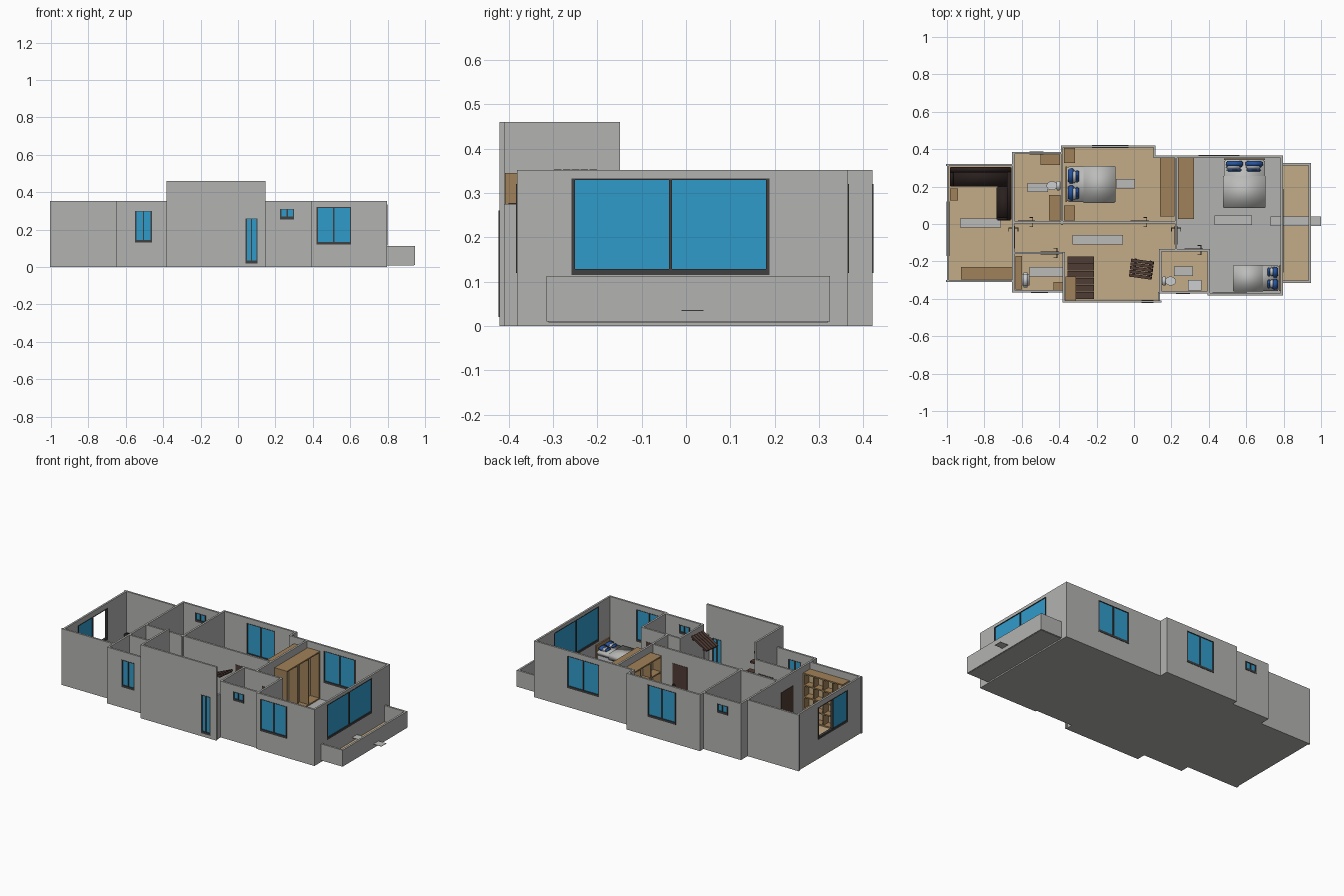
import bpy, bmesh, math
from mathutils import Matrix, Vector

cube = bpy.data.objects.get("Cube")
if cube:
    bpy.data.objects.remove(cube, do_unlink=True)


def material(name, r, g, b):
    m = bpy.data.materials.new(name)
    m.use_nodes = True
    m.diffuse_color = (r, g, b, 1)
    m.node_tree.nodes["Principled BSDF"].inputs["Base Color"].default_value = (r, g, b, 1)
    return m


GREY = material("wall_grey", .45, .45, .44)
TAN = material("floor_tan", .55, .41, .24)
WOOD = material("wood", .35, .22, .1)
GLASS = material("glass_blue", .03, .33, .6)
FRAME = material("frame_dark", .05, .05, .05)
DARKWOOD = material("dark_wood", .08, .045, .035)
SOFA = material("sofa_black", .022, .014, .013)
LINEN = material("linen", .5, .5, .49)
BLUE = material("pillow_blue", .02, .09, .35)
WHITE = material("ceramic_white", .6, .61, .62)

T = .012       # wall thickness
H = .352       # wall height
TALL = .46     # stairwell wall height
F = .012       # floor level


def boxes(name, mat, spans, bevel=0):
    """One object made of boxes, each given as (x0, x1, y0, y1, z0, z1)."""
    bm = bmesh.new()
    for x0, x1, y0, y1, z0, z1 in spans:
        mat4 = Matrix.Translation(((x0 + x1) / 2, (y0 + y1) / 2, (z0 + z1) / 2))
        size = Matrix.Diagonal((x1 - x0, y1 - y0, z1 - z0, 1))
        bmesh.ops.create_cube(bm, size=1, matrix=mat4 @ size)
    if bevel:
        bmesh.ops.bevel(bm, geom=bm.edges[:], offset=bevel, segments=2, affect='EDGES')
    mesh = bpy.data.meshes.new(name)
    bm.to_mesh(mesh)
    bm.free()
    mesh.materials.append(mat)
    if bevel:
        mesh.shade_smooth()
    ob = bpy.data.objects.new(name, mesh)
    bpy.context.collection.objects.link(ob)
    return ob


def run(axis, at, a, b, z0, z1, t):
    """Box along x or y, centred on the line 'at', t thick."""
    if axis == "x":
        return (a, b, at - t / 2, at + t / 2, z0, z1)
    return (at - t / 2, at + t / 2, a, b, z0, z1)


def window(name, axis, at, a, b, z0, z1, panes=(0, 1)):
    f, mid = .007, (a + b) / 2
    bars = [(a, a + f, z0, z1), (b - f, b, z0, z1), (a, b, z0, z0 + 2 * f),
            (a, b, z1 - f / 2, z1), (mid - f / 2, mid + f / 2, z0, z1)]
    boxes(name + "_frame", FRAME, [run(axis, at, *s, T + .004) for s in bars])
    halves = [(a, mid), (mid, b)]
    boxes(name + "_glass", GLASS, [run(axis, at, *halves[i], z0, z1, T / 2) for i in panes])


def door(name, axis, at, a, b, z0, z1):
    boxes(name + "_leaf", DARKWOOD, [run(axis, at, a, b, z0, z1, T + .004)])
    h = (z0 + z1) / 2
    boxes(name + "_handle", FRAME, [run(axis, at, b - .014, b - .01, h, h + .006, .05)]
          + [run(axis, at + s * .025, b - .03, b - .01, h, h + .006, .004) for s in (-1, 1)])


def wall(name, axis, at, a, b, height=H, holes=()):
    """Wall with openings; each opening is (kind, start, end, bottom, top, ...)."""
    spans, pos = [], a - T / 2
    for i, (kind, s, e, z0, z1, *extra) in enumerate(holes):
        spans += [(pos, s, 0, height), (s, e, 0, z0), (s, e, z1, height)]
        kind(f"{name}_opening_{i}", axis, at, s, e, z0, z1, *extra)
        pos = e
    spans.append((pos, b + T / 2, 0, height))
    boxes(name, GREY, [run(axis, at, *s, T) for s in spans])


# Floors: grey slab with a thin finish on top
rooms = {"living": (-1, -.645, -.305, .315), "back_bath": (-.645, -.385, 0, .38),
         "middle_bedroom": (-.385, .11, 0, .415), "bedroom_nook": (.11, .225, 0, .36),
         "hall": (-.645, .225, -.155, .01), "front_bath": (-.64, -.375, -.36, -.155),
         "stairwell": (-.375, .14, -.415, -.14), "side_bath": (.14, .4, -.365, -.14),
         "balcony": (.79, .94, -.31, .32)}
boxes("floor_slab", GREY, [(*r, 0 if n != "balcony" else .009, .009) if n != "balcony"
                           else (*r, .008, .01) for n, r in rooms.items()]
      + [(.225, .79, -.14, .36, 0, F), (.4, .79, -.375, -.14, 0, F)])
boxes("floor_finish", TAN, [(*r, .009, F) for r in rooms.values()])

# Walls running left to right
DOOR = (F, .27)
BIG = (.12, .32)
SMALL = (.255, .31)
wall("living_back_wall", "x", .315, -1, -.645)
wall("living_front_wall", "x", -.305, -1, -.645)
wall("back_bath_wall", "x", .38, -.645, -.385, H, [(window, -.56, -.485, *SMALL)])
wall("middle_bedroom_wall", "x", .415, -.385, .11, H, [(window, -.225, -.03, *BIG)])
wall("main_bedroom_back_wall", "x", .36, .11, .79, H, [(window, .345, .565, *BIG)])
wall("front_bath_wall", "x", -.36, -.64, -.375, H, [(window, -.55, -.46, .13, .3)])
wall("stairwell_front_wall", "x", -.415, -.375, .14, TALL, [(window, .04, .105, .02, .26)])
wall("side_bath_wall", "x", -.365, .14, .4, H, [(window, .225, .3, *SMALL)])
wall("main_bedroom_front_wall", "x", -.375, .4, .79, H, [(window, .42, .605, *BIG)])
wall("hall_back_wall", "x", .01, -.645, .225, H,
     [(door, -.62, -.53, *DOOR), (door, -.02, .08, *DOOR)])
wall("front_bath_inner_wall", "x", -.155, -.64, -.375, H, [(door, -.5, -.4, *DOOR)])
wall("side_bath_inner_wall", "x", -.14, .14, .4, H, [(door, .27, .37, *DOOR)])

# Walls running front to back
wall("living_side_wall", "y", -.994, -.305, .315, H, [(window, -.17, .12, *BIG, (0,))])
wall("living_inner_wall", "y", -.645, -.36, .38, H, [(door, -.13, -.01, *DOOR)])
wall("back_bath_side_wall", "y", -.385, 0, .415)
wall("stairwell_side_wall", "y", -.375, -.415, -.155, TALL)
wall("stairwell_low_wall", "y", .134, -.41, -.37, .275)
wall("nook_wall", "y", .11, .36, .415)
wall("main_bedroom_inner_wall", "y", .225, -.14, .36, H, [(door, -.11, -.01, *DOOR)])
wall("side_bath_left_wall", "y", .4, -.375, -.14)
wall("side_bath_right_wall", "y", .14, -.365, -.14)
wall("main_bedroom_side_wall", "y", .79, -.375, .36, H, [(window, -.258, .188, .115, .333)])

# Balcony parapet
boxes("balcony_parapet", GREY, [(.79, .945, -.315, -.303, .01, .113),
                                (.79, .945, .313, .325, .01, .113),
                                (.933, .945, -.315, .325, .01, .113)])

# Thin grey plates lying in each room
plates = [(-.82, .005, .22), (-.515, .195, .11), (-.045, .215, .1), (-.195, -.085, .27),
          (-.47, -.255, .18), (.265, -.252, .1), (.53, .02, .2), (.865, .015, .27)]
boxes("room_plates", LINEN, [(x - w / 2, x + w / 2, y - .025, y + .025, .034, .036)
                             for x, y, w in plates])


def bed(name, x, y, length, width, angle):
    """Bed with its head at (x, y); the foot points along angle."""
    m = Matrix.Translation((x, y, F)) @ Matrix.Rotation(math.radians(angle), 4, 'Z')
    w = width / 2
    parts = [boxes(name + "_base", WHITE, [(.005, length - .005, -w + .01, w - .01, 0, .035)]),
             boxes(name + "_headboard", WOOD, [(0, .008, -w, w, 0, .09)]),
             boxes(name + "_mattress", LINEN, [(.008, length - .01, -w, w, .03, .06)], .006),
             boxes(name + "_cover", LINEN, [(.09, length, -w - .004, w + .004, .025, .064)], .004)]
    for i, s in enumerate((-1, 1)):
        c = s * w * .48
        parts.append(boxes(f"{name}_pillow_{i}", BLUE,
                           [(.012, .045, c - w * .42, c + w * .42, .058, .08)], .007))
        parts.append(boxes(f"{name}_front_pillow_{i}", WHITE,
                           [(.034, .056, c - w * .4, c + w * .3, .058, .076)], .006))
        parts.append(boxes(f"{name}_cushion_{i}", BLUE,
                           [(.052, .07, c - w * .38, c + w * .34, .058, .075)], .006))
    for p in parts:
        p.matrix_world = m


bed("middle_bed", -.365, .212, .265, .19, 0)
bed("main_bed", .59, .35, .265, .22, -90)
bed("small_bed", .783, -.29, .255, .135, 180)


def shelf(name, axis, back, front, a, b, height, columns, levels):
    """Open-front case between back and front, with a tan back panel."""
    lo, hi = min(back, front), max(back, front)
    step, t = (b - a) / columns, .008
    mid, depth = (lo + hi) / 2, hi - lo
    bits = [run(axis, mid, a + i * step - t / 2, a + i * step + t / 2, F, height, depth)
            for i in range(columns + 1)]
    bits += [run(axis, mid, a, b, z, z + t, depth)
             for z in [F + k * (height - t - F) / levels for k in range(levels + 1)]]
    boxes(name, WOOD, bits)
    inset = back + (front - back) * .25
    boxes(name + "_panel", TAN, [run(axis, inset, a, b, F, height - t, .006)])


# Storage
shelf("main_wardrobe", "y", .235, .32, .03, .35, .31, 3, 1)
shelf("middle_wardrobe", "y", .216, .14, .045, .35, .31, 3, 3)
shelf("living_bookcase", "x", -.297, -.23, -.92, -.655, .31, 4, 4)
boxes("cabinets", WOOD, [(-.985, -.94, .125, .19, F, .06), (-.375, -.315, .02, .1, F, .07),
                         (-.375, -.315, .325, .405, F, .07), (-.5, -.395, .315, .372, F, .25),
                         (-.455, -.393, .02, .155, F, .1), (-.43, -.383, -.352, -.31, F, .1),
                         (-.634, -.6, -.35, -.17, F, .08), (-.365, -.31, -.408, -.28, .275, .345)])

# Corner sofa
boxes("sofa", SOFA, [(-.985, -.655, .2, .3, F, .055), (-.985, -.655, .275, .305, F, .1),
                     (-.735, -.655, .02, .2, F, .055), (-.68, -.655, .02, .3, F, .1),
                     (-.985, -.965, .2, .3, F, .075), (-.735, -.655, .02, .036, F, .075)], .004)

# Stairs: lower flight and the tilted upper flight
boxes("lower_stairs", DARKWOOD, [(-.355, -.215, -.21 - i * .038, -.174 - i * .038,
                                  .04 + i * .045, .052 + i * .045) for i in range(6)])
flight = boxes("upper_stairs", DARKWOOD, [(-.065, .065, y, y + .017, -.006, .006)
                                          for y in [-.05 + i * .02 for i in range(5)]]
               + [(x, x + .01, -.05, .05, -.012, -.004) for x in (-.05, .04)])
flight.matrix_world = (Matrix.Translation((.04, -.24, .32)) @ Matrix.Rotation(math.radians(-8), 4, 'Z')
                       @ Matrix.Rotation(math.radians(-25), 4, 'Y'))


def toilet(name, x, y, angle):
    """Toilet with tank at the origin and bowl along +x."""
    tank = boxes(name + "_tank", WHITE, [(0, .022, -.025, .025, .03, .085)], .004)
    bm = bmesh.new()
    bmesh.ops.create_cone(bm, cap_ends=True, segments=20, radius1=.014, radius2=.024, depth=.045,
                          matrix=Matrix.Translation((.046, 0, .0225)) @ Matrix.Diagonal((1.2, 1, 1, 1)))
    mesh = bpy.data.meshes.new(name + "_bowl")
    bm.to_mesh(mesh)
    bm.free()
    mesh.materials.append(WHITE)
    bowl = bpy.data.objects.new(name + "_bowl", mesh)
    bpy.context.collection.objects.link(bowl)
    for ob in (tank, bowl):
        ob.matrix_world = Matrix.Translation((x, y, F)) @ Matrix.Rotation(math.radians(angle), 4, 'Z')


toilet("back_toilet", -.393, .205, 180)
toilet("side_toilet", .15, -.305, 0)
boxes("front_basin", WHITE, [(-.6, -.56, -.34, -.26, .05, .09)], .01)
boxes("shower_tray", WHITE, [(.29, .36, -.355, -.3, F, .03)])
